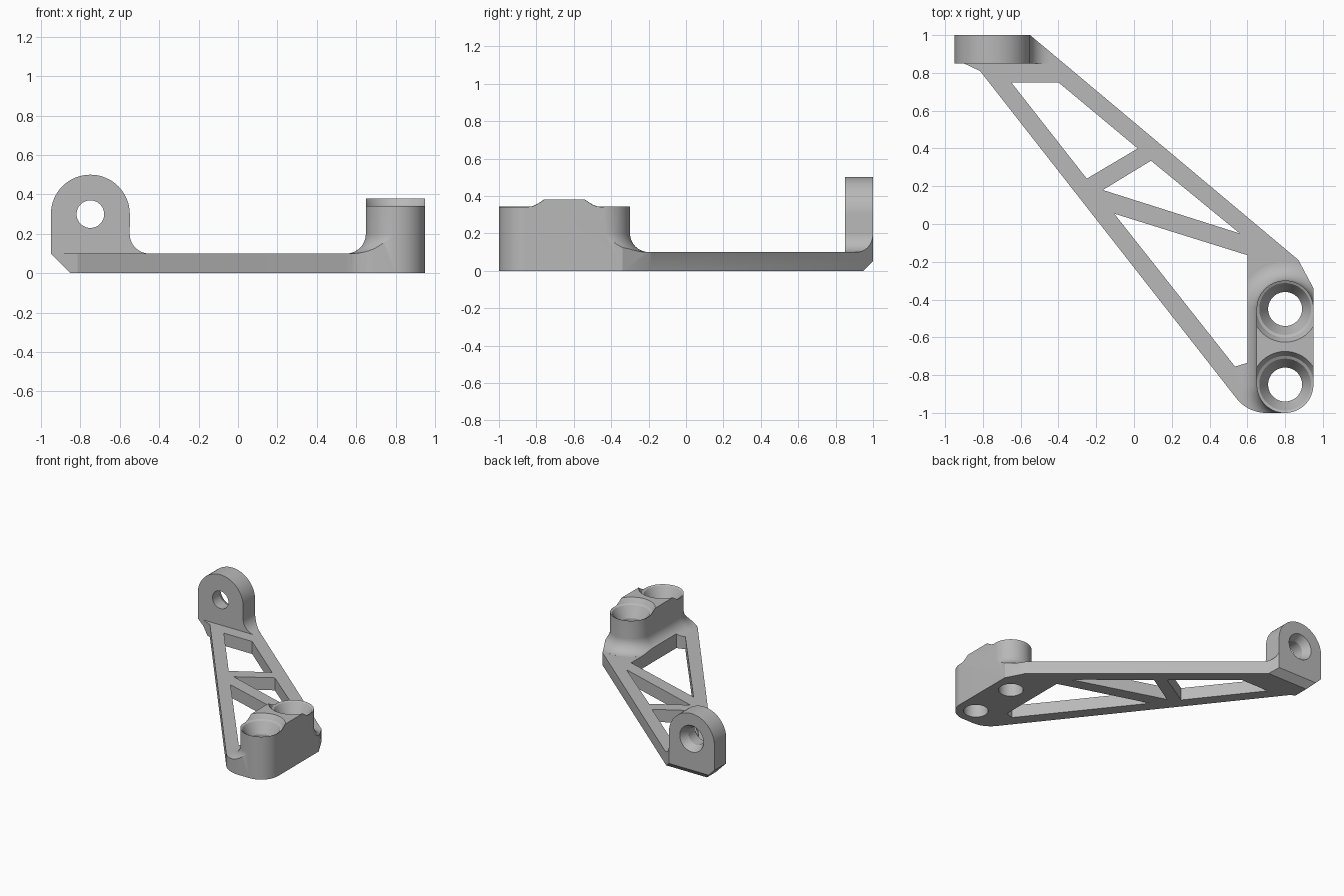
import bpy, bmesh, math
from mathutils import Matrix, Vector

cube = bpy.data.objects.get("Cube")
if cube:
    bpy.data.objects.remove(cube)

metal = bpy.data.materials.new("plain grey")
metal.use_nodes = True
GREY = (0.48, 0.48, 0.48, 1)
metal.diffuse_color = GREY
metal.node_tree.nodes["Principled BSDF"].inputs["Base Color"].default_value = GREY


def arc(cx, cy, r, a, b, n=16):
    angles = [math.radians(a + (b - a) * i / n) for i in range(n + 1)]
    return [(cx + r * math.cos(t), cy + r * math.sin(t)) for t in angles]


def loft(name, rings):
    """Solid skinned through rings of equal point count."""
    bm = bmesh.new()
    loops = [[bm.verts.new(p) for p in ring] for ring in rings]
    for lo, hi in zip(loops, loops[1:]):
        for i in range(len(lo)):
            j = (i + 1) % len(lo)
            bm.faces.new((lo[i], lo[j], hi[j], hi[i]))
    bm.faces.new(loops[0])
    bm.faces.new(loops[-1])
    bmesh.ops.recalc_face_normals(bm, faces=bm.faces)
    mesh = bpy.data.meshes.new(name)
    bm.to_mesh(mesh)
    bm.free()
    mesh.materials.append(metal)
    obj = bpy.data.objects.new(name, mesh)
    bpy.context.collection.objects.link(obj)
    return obj


def prism(name, pts, axis, start, end):
    place = {"x": lambda u, v, w: (w, u, v),
             "y": lambda u, v, w: (u, w, v),
             "z": lambda u, v, w: (u, v, w)}[axis]
    return loft(name, [[place(u, v, w) for u, v in pts] for w in (start, end)])


def round_loft(name, profile, centre, half=0.0, n=64):
    """Round (or slot shaped) solid from (radius, height) pairs."""
    rings = []
    for r, z in profile:
        ring = []
        for i in range(n):
            t = (i + 0.5) * math.tau / n
            y = r * math.sin(t) + math.copysign(half, math.sin(t))
            ring.append((centre[0] + r * math.cos(t), centre[1] + y, z))
        rings.append(ring)
    return loft(name, rings)


def combine(target, other, operation):
    mod = target.modifiers.new(operation, "BOOLEAN")
    mod.operation = operation
    mod.solver = "EXACT"
    mod.object = other
    bpy.context.view_layer.objects.active = target
    bpy.ops.object.modifier_apply(modifier=mod.name)
    bpy.data.objects.remove(other)


# Outline of the whole bracket from above, with the truss openings
outline = [(-0.95, 1), (-0.95, 0.85), (-0.9, 0.85), (-0.815, 0.81)]
outline += arc(0.7, -0.8, 0.2, 218, 270, 10)
outline += arc(0.8, -0.85, 0.15, 270, 360)
outline += [(0.95, -0.34), (0.87, -0.19), (-0.55, 1)]
footprint = prism("footprint", outline, "z", 0, 0.8)
openings = [
    [(-0.65, 0.75), (-0.4, 0.75), (0.02, 0.4), (-0.25, 0.24)],
    [(0.09, 0.335), (0.56, -0.05), (-0.165, 0.18)],
    [(-0.105, 0.055), (0.6, -0.165), (0.6, -0.735), (0.535, -0.755)],
]
for pts in openings:
    combine(footprint, prism("opening", pts, "z", -0.1, 0.9), "DIFFERENCE")

# Flat arm
bracket = prism("bracket", [(-1.2, -1.2), (1.2, -1.2), (1.2, 1.2), (-1.2, 1.2)],
                "z", -0.1, 0.1)

# Slot shaped boss with a flared foot
boss_centre = (0.8, -0.65)
flare = [(0.251 - r, z) for r, z in arc(0, 0.2, 0.1, -88, 0, 12)]
flare = [(0.251 - x, z) for x, z in arc(0, 0.2, 0.1, 272, 360, 12)]
boss = round_loft("boss", [(0.25, -0.15)] + flare + [(0.151, 0.38)],
                  boss_centre, half=0.2)
combine(bracket, boss, "UNION")

# Upright lug with a fillet into the arm
lug_pts = arc(-0.75, 0.3, 0.2005, 0, 180, 32) + [(-0.9505, -0.2), (-0.45, -0.2)]
lug_pts += arc(-0.45, 0.2, 0.1, 268, 180, 12)
combine(bracket, prism("lug", lug_pts, "y", 0.85, 1.1), "UNION")

# Trim everything to the outline
combine(bracket, footprint, "INTERSECT")

# Countersunk screw holes in the boss
screw = [(0.09, -0.1), (0.09, 0.25), (0.137, 0.335), (0.152, 0.343),
         (0.162, 0.36), (0.176, 0.381), (0.176, 0.6)]
for y in (-0.45, -0.85):
    combine(bracket, round_loft("screw_hole", screw, (0.8, y)), "DIFFERENCE")

# Countersunk cross hole in the lug, wider at the back
pin = round_loft("pin_hole", [(0.07, 0.7), (0.07, 0.94), (0.105, 1), (0.105, 1.1)], (0, 0))
pin.data.transform(Matrix.Translation(Vector((-0.75, 0, 0.3)))
                   @ Matrix.Rotation(-math.pi / 2, 4, "X"))
combine(bracket, pin, "DIFFERENCE")

# Bottom chamfers under the lug
side_cut = [(-1.05, 0.2), (-0.75, -0.1), (-1.05, -0.1)]
combine(bracket, prism("side_chamfer", side_cut, "y", 0.5, 1.2), "DIFFERENCE")
back_cut = [(1.1, 0.15), (0.85, -0.1), (1.1, -0.1)]
combine(bracket, prism("back_chamfer", back_cut, "x", -1.2, 0), "DIFFERENCE")

# Smooth curves, crisp edges
bpy.ops.object.select_all(action="DESELECT")
bracket.select_set(True)
bpy.context.view_layer.objects.active = bracket
bpy.ops.object.shade_smooth_by_angle(angle=math.radians(25))
